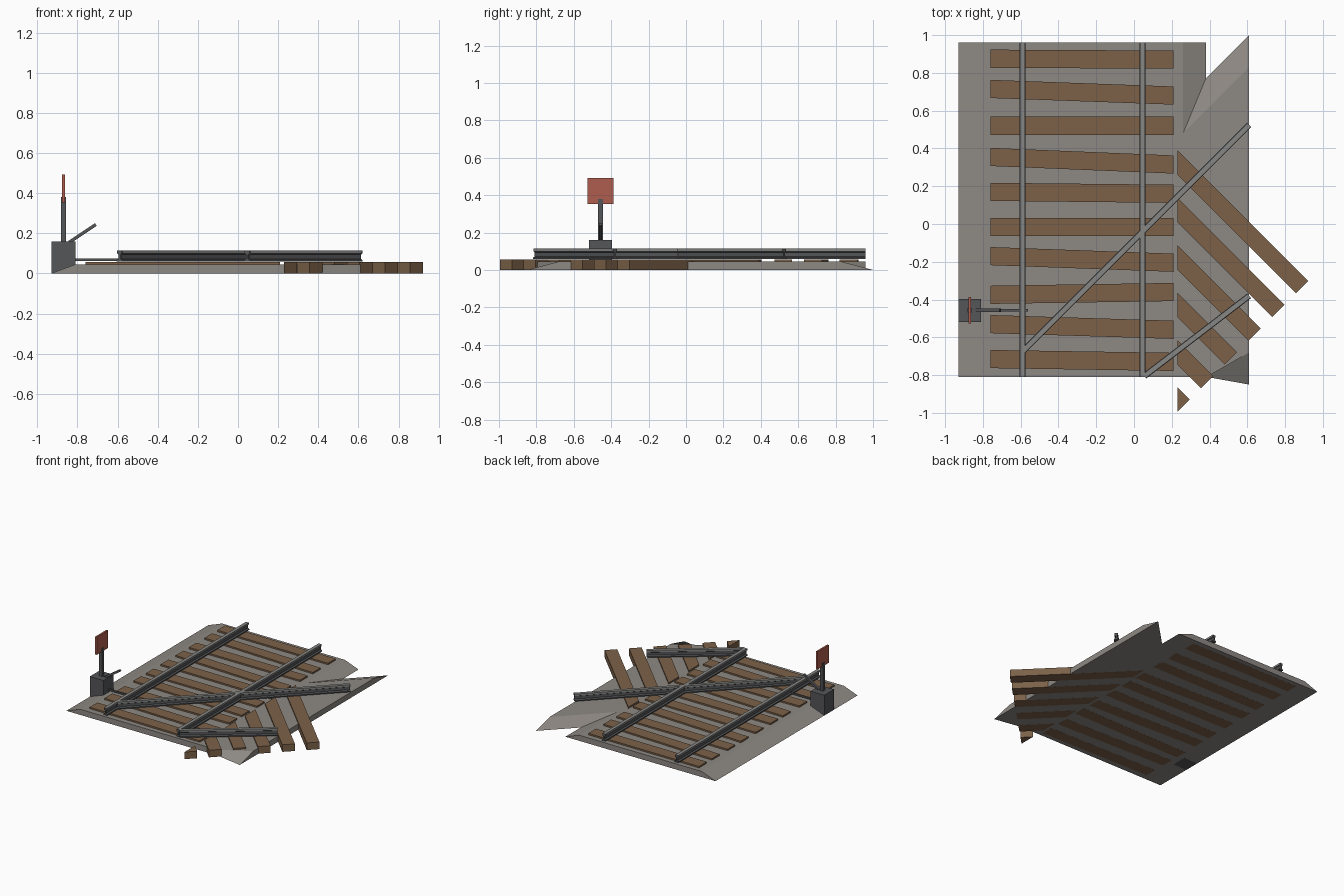
import bpy
import bmesh
import math
from mathutils import Vector

cube = bpy.data.objects.get("Cube")
if cube:
    bpy.data.objects.remove(cube, do_unlink=True)


def material(name, rgb):
    mat = bpy.data.materials.new(name)
    mat.use_nodes = True
    colour = (*rgb, 1.0)
    mat.diffuse_color = colour
    mat.node_tree.nodes["Principled BSDF"].inputs["Base Color"].default_value = colour
    return mat


GRAVEL = material("gravel grey", (0.27, 0.25, 0.23))
WOOD = material("tie brown", (0.20, 0.12, 0.065))
STEEL = material("dark steel", (0.09, 0.092, 0.097))
WORN = material("worn rail top", (0.24, 0.24, 0.235))
RED = material("signal red", (0.42, 0.11, 0.075))


def loft(name, lower, upper, mats):
    """Solid between two matching loops of 3D points."""
    bm = bmesh.new()
    a = [bm.verts.new(p) for p in lower]
    b = [bm.verts.new(p) for p in upper]
    bm.faces.new(a[::-1])
    bm.faces.new(b)
    for i in range(len(a)):
        j = (i + 1) % len(a)
        bm.faces.new((a[i], a[j], b[j], b[i]))
    bmesh.ops.recalc_face_normals(bm, faces=bm.faces)
    mesh = bpy.data.meshes.new(name)
    bm.to_mesh(mesh)
    bm.free()
    for mat in mats:
        mesh.materials.append(mat)
    obj = bpy.data.objects.new(name, mesh)
    bpy.context.collection.objects.link(obj)
    return obj


def prism(name, outline, z0, z1, mat, top=None):
    return loft(name, [(x, y, z0) for x, y in outline],
                [(x, y, z1) for x, y in top or outline], [mat])


def box(name, centre, size, mat, tilt=0.0):
    """Box centred on a point, tilted about the y axis."""
    x, y, z = (s / 2 for s in size)
    outline = [(-x, -y), (x, -y), (x, y), (-x, y)]
    obj = prism(name, outline, -z, z, mat)
    obj.location = centre
    obj.rotation_euler.y = tilt
    return obj


# Gravel beds with sloping shoulders
BED_BASE, BED_TOP = 0.0005, 0.045
FRONT, BACK = -0.81, 0.96
prism("main_bed", [(-0.93, FRONT), (0.38, FRONT), (0.38, BACK), (-0.93, BACK)],
      BED_BASE, BED_TOP, GRAVEL,
      [(-0.81, FRONT), (0.26, FRONT), (0.26, BACK), (-0.81, BACK)])
prism("branch_bed",
      [(0, 0.39), (0, FRONT), (0.385, FRONT), (0.61, -0.85), (0.61, 1.0)],
      BED_BASE, BED_TOP, GRAVEL,
      [(0, 0.22), (0, FRONT), (0.385, FRONT), (0.61, -0.68), (0.61, 0.83)])

# Main ties, each slightly skewed: centre at the left and right end
HALF = 0.048
TIE_TOP = 0.057
skews = [(0.875, 0.87), (0.715, 0.68), (0.52, 0.52), (0.355, 0.315), (0.17, 0.16),
         (-0.015, -0.015), (-0.17, -0.205), (-0.375, -0.36), (-0.53, -0.56), (-0.715, -0.73)]
for i, (l, r) in enumerate(skews):
    prism(f"main_tie_{i + 1}",
          [(-0.76, l - HALF), (0.21, r - HALF), (0.21, r + HALF), (-0.76, l + HALF)],
          0, TIE_TOP, WOOD)

# Branch ties run diagonally and are cut off along the main ties
CUT, END, WIDTH = 0.23, 1.225, 0.13
for i in range(6):
    hi = 0.62 - 0.251 * i
    lo = hi - WIDTH
    outline = [(CUT, hi - CUT)]
    if (lo + END) / 2 > CUT:
        outline += [(CUT, lo - CUT), ((lo + END) / 2, (lo - END) / 2)]
    else:
        outline += [(CUT, CUT - END)]
    outline += [((hi + END) / 2, (hi - END) / 2)]
    prism(f"branch_tie_{i + 1}", outline, 0, TIE_TOP - 0.001, WOOD)

# Rails: foot, web and head swept between two points
half_profile = [(0.016, 0.058), (0.016, 0.066), (0.005, 0.072),
                (0.005, 0.094), (0.013, 0.099), (0.013, 0.114)]
profile = half_profile + [(-u, z) for u, z in reversed(half_profile)]


def rail(name, start, end):
    a, b = Vector((*start, 0)), Vector((*end, 0))
    along = (b - a).normalized()
    side = Vector((along.y, -along.x, 0))
    ends = [[p + side * u + Vector((0, 0, z)) for u, z in profile] for p in (a, b)]
    obj = loft(name, *ends, [STEEL, WORN])
    for face in obj.data.polygons:
        if face.center.z > 0.1:
            face.material_index = 1
    return obj


rail("main_rail_right", (-0.59, FRONT), (-0.59, BACK))
rail("main_rail_left", (0.045, FRONT), (0.045, BACK))
rail("branch_rail_inner", (-0.585, -0.67), (0.61, 0.525))
rail("branch_rail_outer", (0.055, -0.805), (0.61, -0.38))

# Switch stand with post, target plate, hand lever and throw rod
SX, SY = -0.87, -0.457
box("switch_box", (SX, SY, 0.08), (0.12, 0.122, 0.16), STEEL)
box("switch_post", (SX, SY, 0.265), (0.025, 0.025, 0.23), STEEL)
box("target_plate", (SX, SY, 0.422), (0.014, 0.14, 0.14), RED)
box("hand_lever", (-0.775, SY, 0.199), (0.16, 0.018, 0.016), STEEL, -math.atan2(0.08, 0.12))
box("throw_rod", (-0.69, SY, 0.067), (0.26, 0.012, 0.012), STEEL)
